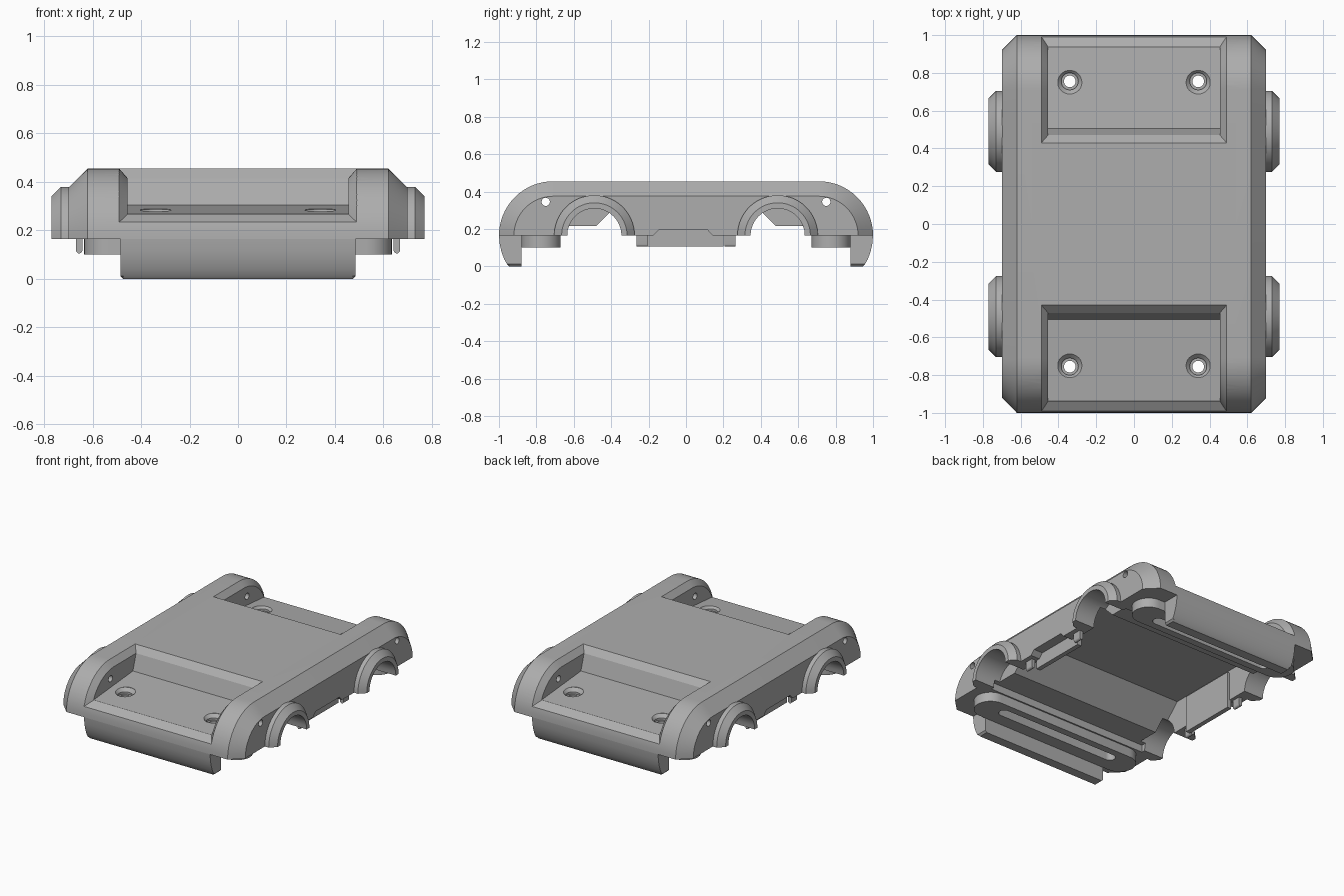
import bpy, bmesh
from math import sin, cos, pi, radians

if "Cube" in bpy.data.objects:
    bpy.data.objects.remove(bpy.data.objects["Cube"])

GREY = (0.42, 0.42, 0.42, 1)
mat = bpy.data.materials.new("plain grey")
mat.use_nodes = True
mat.diffuse_color = GREY
mat.node_tree.nodes["Principled BSDF"].inputs["Base Color"].default_value = GREY


def loft(name, rings):
    """Solid through closed rings of equal point count, capped at both ends."""
    bm = bmesh.new()
    rows = [[bm.verts.new(p) for p in ring] for ring in rings]
    n = len(rows[0])
    for a, b in zip(rows, rows[1:]):
        for i in range(n):
            j = (i + 1) % n
            bm.faces.new((a[i], a[j], b[j], b[i]))
    bm.faces.new(rows[0])
    bm.faces.new(rows[-1])
    bmesh.ops.recalc_face_normals(bm, faces=bm.faces)
    me = bpy.data.meshes.new(name)
    bm.to_mesh(me)
    bm.free()
    me.materials.append(mat)
    ob = bpy.data.objects.new(name, me)
    bpy.context.collection.objects.link(ob)
    return ob


def along_x(name, sections):
    return loft(name, [[(x, y, z) for y, z in pts] for x, pts in sections])


def along_z(name, sections):
    return loft(name, [[(x, y, z) for x, y in pts] for z, pts in sections])


def arc(cy, cz, r, a0, a1, n=16):
    steps = [radians(a0 + (a1 - a0) * i / n) for i in range(n + 1)]
    return [(cy + r * cos(a), cz + r * sin(a)) for a in steps]


def circle(cx, cy, r):
    return arc(cx, cy, r, 0, 360 - 11.25, 31)


def stadium(half, cy, r):
    return arc(half - r, cy, r, -90, 90) + arc(r - half, cy, r, 90, 270)


def box(name, x0, x1, y0, y1, z0, z1):
    return along_x(name, [(x, [(y0, z0), (y1, z0), (y1, z1), (y0, z1)]) for x in (x0, x1)])


def flip(pts, s):
    return [(y * s, z) for y, z in pts]


def cut(target, cutter):
    cutter.hide_render = True
    mod = target.modifiers.new("cut", 'BOOLEAN')
    mod.operation = 'DIFFERENCE'
    mod.solver = 'EXACT'
    mod.object = cutter
    bpy.context.view_layer.objects.active = target
    bpy.ops.object.modifier_apply(modifier=mod.name)
    bpy.data.objects.remove(cutter)


BASE, CORNER, R = 0.165, 0.71, 0.29
parts = []


# Rounded shell with chamfered long edges
def shell_profile(r):
    return arc(CORNER, BASE, r, 0, 90) + arc(-CORNER, BASE, r, 90, 180)


full, small = shell_profile(R), shell_profile(R - 0.08)
shell = along_x("body_shell", [(-0.70, small), (-0.62, full), (0.62, full), (0.70, small)])
parts.append(shell)

# Hollow underside with sloping end walls
half = [(0.66, 0.05), (0.66, 0.215), (0.48, 0.215), (0.315, 0.38)]
hollow = half + flip(half[::-1], -1)
cut(shell, along_x("hollow_cutter", [(-0.62, hollow), (0.62, hollow)]))

# Shallow notches in the lower edges of the side walls
notch = [(-0.19, 0.15), (0.155, 0.15), (0.115, 0.195), (-0.145, 0.195)]
for x in (-0.67, 0.67):
    cut(shell, along_x("notch_cutter", [(x - 0.06, notch), (x + 0.06, notch)]))

# Chamfered rim of the end recesses, written for the front end
rim_in = arc(-CORNER, BASE, R - 0.04, 156, 90) + [(-0.47, 0.415)]
rim_out = arc(-CORNER, BASE, R, 166.2, 90) + [(-0.43, 0.455)]
rim_far = [(a + 1.5 * (c - a), b + 1.5 * (d - b))
           for (a, b), (c, d) in zip(rim_in, rim_out)]
tail = [(-0.35, 0.535), (-0.35, 0.7), (-1.3, 0.7), (-1.154, 0.135)]
recess = [(-1.1, 0.254), (-0.505, 0.305), (-0.47, 0.415), (-0.41, 0.6), (-1.1, 0.6)]

for s, end in ((1, "front"), (-1, "back")):
    rim_a, rim_b = flip(rim_in + tail, s), flip(rim_far + tail, s)
    cut(shell, along_x("recess_cutter", [(x, flip(recess, s)) for x in (-0.455, 0.455)]))
    cut(shell, along_x("rim_cutter", [(-0.5075, rim_b), (-0.455, rim_a),
                                      (0.455, rim_a), (0.5075, rim_b)]))
    # Cross hole through both side walls
    hole = arc(-0.75 * s, 0.345, 0.022, 0, 345, 23)
    cut(shell, along_x("cross_hole_cutter", [(-0.9, hole), (0.9, hole)]))

    # Slotted rail under each end
    cy = -0.775 * s
    rail = along_z(end + "_rail", [(z, stadium(0.635, cy, 0.105)) for z in (0.1, 0.18)])
    for part in (shell, rail):
        cut(part, along_z("slot_cutter", [(z, stadium(0.47, -0.755 * s, 0.036))
                                          for z in (0.05, 0.2)]))
    parts.append(rail)

    # Countersunk screw holes
    for x in (-0.34, 0.34):
        cy = -0.755 * s
        cut(shell, along_z("screw_cutter", [
            (0.05, circle(x, cy, 0.031)), (0.25, circle(x, cy, 0.031)),
            (0.25, circle(x, cy, 0.045)), (0.265, circle(x, cy, 0.045)),
            (0.287, circle(x, cy, 0.067)), (0.4, circle(x, cy, 0.067))]))

    # Curved bumper lip hanging below each end
    lip = [(-0.95, 0.22), (-1, BASE), (-0.996, 0.12), (-0.987, 0.08), (-0.973, 0.04),
           (-0.957, 0.012), (-0.945, 0), (-0.88, 0), (-0.88, 0.22)]
    lip_end = [(y, max(z, 0.012)) for y, z in lip]
    parts.append(along_x(end + "_bumper", [
        (-0.485, flip(lip_end, s)), (-0.473, flip(lip, s)),
        (0.473, flip(lip, s)), (0.485, flip(lip_end, s))]))

# Wheel arches, side skirts and clips
for m, side in ((1, "left"), (-1, "right")):
    for s, end in ((1, "front"), (-1, "back")):
        cy = -0.49 * s
        arch = along_x(f"{end}_{side}_wheel_arch", [
            (m * x, arc(cy, BASE, r, 0, 180, 32))
            for x, r in ((0.64, 0.215), (0.73, 0.215), (0.77, 0.175))])
        for part in (shell, arch):
            ring = circle(cy, BASE, 0.145)
            cut(part, along_x("wheel_cutter", [(m * 0.58, ring), (m * 0.9, ring)]))
        parts.append(arch)
        y = -0.235 * s
        clip = [(m * 0.655 - 0.013, 0.2)] + arc(m * 0.655, 0.118, 0.013, 180, 360, 8) \
            + [(m * 0.655 + 0.013, 0.2)]
        parts.append(loft(f"{end}_{side}_clip", [
            [(x, y + d, z) for x, z in clip] for d in (-0.03, 0.03)]))
    parts.append(box(side + "_skirt", m * 0.6, m * 0.632, -0.205, 0.2, 0.105, 0.36))

# Smooth curved faces, keep edges sharp
bpy.ops.object.select_all(action='DESELECT')
for ob in parts:
    ob.select_set(True)
    bpy.context.view_layer.objects.active = ob
bpy.ops.object.shade_smooth_by_angle(angle=radians(25))
